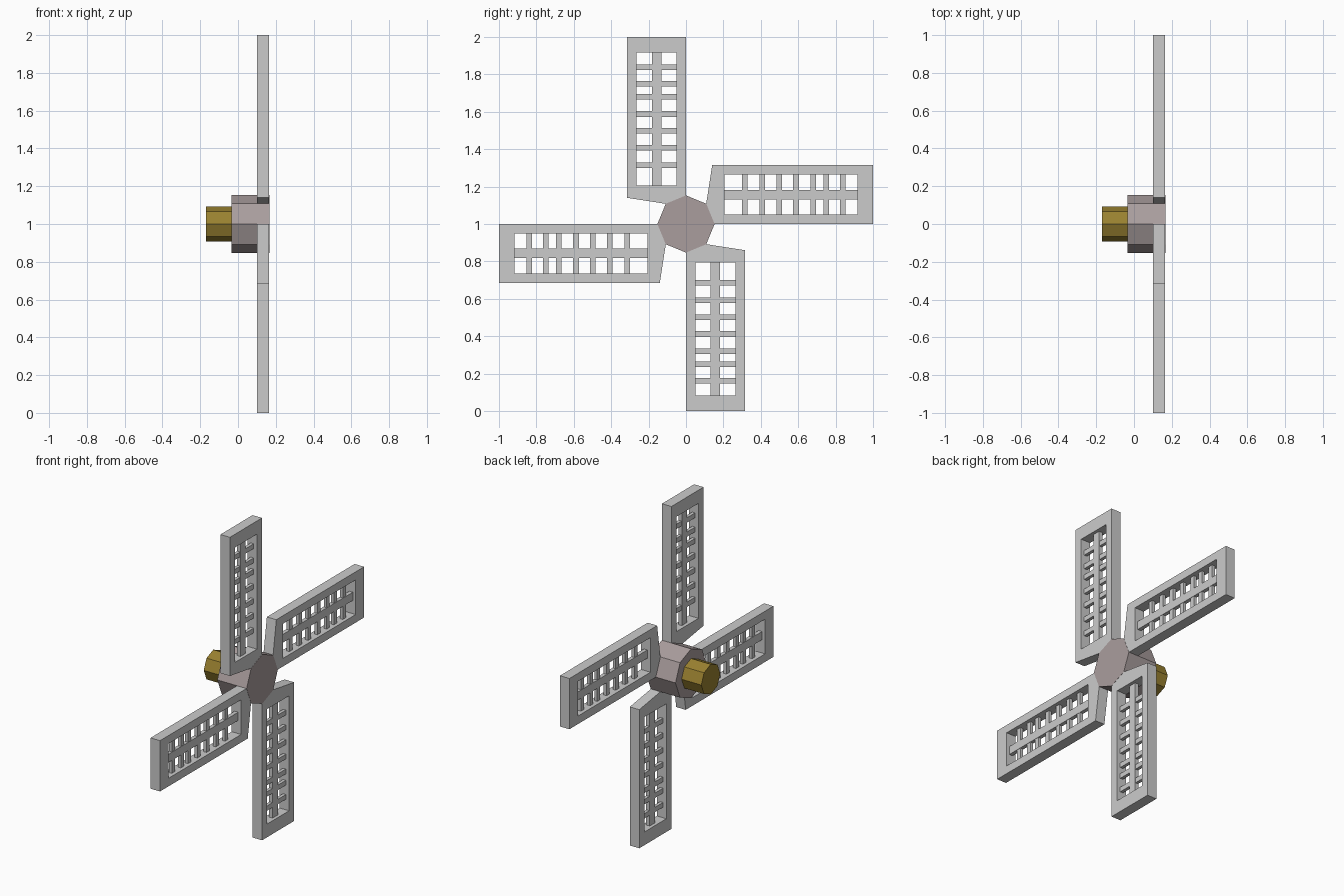
import bpy, bmesh
from math import pi
from mathutils import Matrix

if "Cube" in bpy.data.objects:
    bpy.data.objects.remove(bpy.data.objects["Cube"])


def paint(obj, name, color):
    mat = bpy.data.materials.new(name)
    mat.diffuse_color = color
    mat.use_nodes = True
    mat.node_tree.nodes["Principled BSDF"].inputs["Base Color"].default_value = mat.diffuse_color
    obj.data.materials.append(mat)


def octagon(name, x0, x1, radius, color):
    # eight-sided cylinder along x, corners on the y and z axes
    bm = bmesh.new()
    bmesh.ops.create_cone(bm, cap_ends=True, segments=8, radius1=radius, radius2=radius,
                          depth=x1 - x0,
                          matrix=Matrix.Translation(((x0 + x1) / 2, 0, 0)) @ Matrix.Rotation(pi / 2, 4, 'Y'))
    me = bpy.data.meshes.new(name)
    bm.to_mesh(me)
    bm.free()
    obj = bpy.data.objects.new(name, me)
    obj.location.z = 1
    bpy.context.collection.objects.link(obj)
    paint(obj, name + "_paint", color)


def add_box(bm, lo, hi):
    size = [b - a for a, b in zip(lo, hi)]
    mid = [(a + b) / 2 for a, b in zip(lo, hi)]
    bmesh.ops.create_cube(bm, size=1, matrix=Matrix.Translation(mid) @ Matrix.Diagonal((*size, 1)))


def blade_mesh():
    bm = bmesh.new()
    x0, x1 = 0.10, 0.165
    # frame: outer corners, then window corners
    pts = [(-.315, .14), (-.315, 1), (0, 1), (0, .153), (-.108, .108),
           (-.265, .205), (-.265, .918), (-.05, .918), (-.05, .205)]
    verts = [bm.verts.new((x0, y, z)) for y, z in pts]
    faces = [bm.faces.new([verts[i] for i in ring]) for ring in
             ((0, 1, 6, 5), (1, 2, 7, 6), (2, 3, 8, 7), (3, 4, 0, 5, 8))]
    ext = bmesh.ops.extrude_face_region(bm, geom=faces, use_keep_orig=True)
    moved = [g for g in ext["geom"] if isinstance(g, bmesh.types.BMVert)]
    bmesh.ops.translate(bm, verts=moved, vec=(x1 - x0, 0, 0))
    # recessed lattice: one long bar and seven slats
    add_box(bm, (.121, -.183, .2), (.145, -.132, .92))
    for z in (.315, .407, .498, .588, .68, .75, .838):
        add_box(bm, (.123, -.27, z - .015), (.143, -.045, z + .015))
    bmesh.ops.recalc_face_normals(bm, faces=bm.faces)
    me = bpy.data.meshes.new("blade")
    bm.to_mesh(me)
    bm.free()
    return me


# hub and axle
octagon("hub", -.035, .166, .153, (.40, .34, .34, 1))
octagon("axle", -.17, -.035, .093, (.32, .22, .03, 1))

# four blades turned around the axle
mesh = blade_mesh()
for i in range(4):
    blade = bpy.data.objects.new(f"blade_{i + 1}", mesh)
    blade.location.z = 1
    blade.rotation_euler.x = i * pi / 2
    bpy.context.collection.objects.link(blade)
